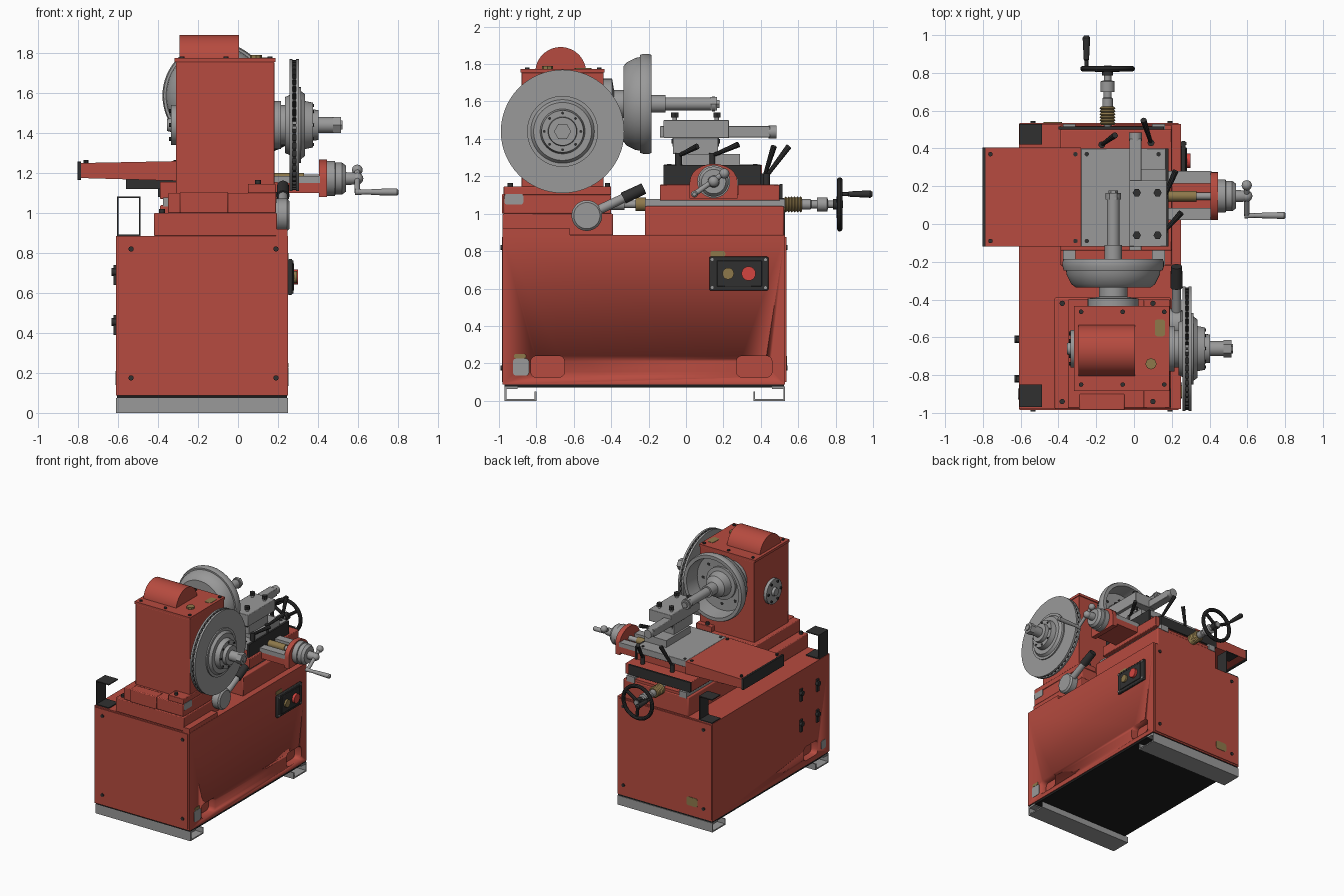
import bpy, bmesh, math
from mathutils import Vector, Matrix

if "Cube" in bpy.data.objects:
    bpy.data.objects.remove(bpy.data.objects["Cube"])

def material(name, r, g, b):
    m = bpy.data.materials.new(name)
    m.diffuse_color = (r, g, b, 1)
    m.use_nodes = True
    m.node_tree.nodes["Principled BSDF"].inputs["Base Color"].default_value = m.diffuse_color
    return m

RED = material("machine red", 0.47, 0.07, 0.05)
GRAY = material("steel gray", 0.32, 0.32, 0.32)
DARK = material("dark plastic", 0.03, 0.03, 0.03)
BRASS = material("brass", 0.27, 0.19, 0.07)
BUTTON = material("button red", 0.65, 0.06, 0.05)
BLACK = material("underside black", 0.012, 0.012, 0.012)
AXES = {'x': Matrix(((0, 0, 1), (1, 0, 0), (0, 1, 0))),   # local (u, v, t) to world
        'y': Matrix(((1, 0, 0), (0, 0, 1), (0, 1, 0))),
        'z': Matrix.Identity(3)}

def finish(name, mat, bm, bevel=0):
    bmesh.ops.recalc_face_normals(bm, faces=bm.faces)
    me = bpy.data.meshes.new(name)
    bm.to_mesh(me)
    bm.free()
    me.materials.append(mat)
    me.shade_smooth()
    me.set_sharp_from_angle(angle=math.radians(32))
    ob = bpy.data.objects.new(name, me)
    bpy.context.collection.objects.link(ob)
    if bevel:
        mod = ob.modifiers.new("bevel", 'BEVEL')
        mod.width, mod.segments = bevel, 2
    return ob

def prism(name, mat, pts, axis, a, b, bevel=0):
    """Extrude a 2D outline from a to b: x takes (y,z), y takes (x,z), z takes (x,y)."""
    bm = bmesh.new()
    lo, hi = [[bm.verts.new(AXES[axis] @ Vector((u, v, t))) for u, v in pts] for t in (a, b)]
    bm.faces.new(lo)
    bm.faces.new(hi)
    for i in range(len(pts)):
        j = (i + 1) % len(pts)
        bm.faces.new((lo[i], lo[j], hi[j], hi[i]))
    return finish(name, mat, bm, bevel)

def box(name, mat, x0, x1, y0, y1, z0, z1, bevel=0):
    return prism(name, mat, [(x0, y0), (x1, y0), (x1, y1), (x0, y1)], 'z', z0, z1, bevel)

def lathe(name, mat, prof, axis, u, v, n=32, closed=False, rot=None):
    """Spin (t, radius) pairs round an axis line through (u, v)."""
    bm = bmesh.new()
    m = rot or AXES[axis]
    rings = [[bm.verts.new(m @ Vector((u + r * math.cos(k * math.tau / n),
              v + r * math.sin(k * math.tau / n), t))) for k in range(n)] for t, r in prof]
    for a, b in zip(rings, rings[1:] + (rings[:1] if closed else [])):
        for k in range(n):
            bm.faces.new((a[k], a[k - 1], b[k - 1], b[k]))
    if not closed:
        bm.faces.new(rings[0])
        bm.faces.new(rings[-1])
    return finish(name, mat, bm)

def rod(name, mat, p, q, r0, r1=None, n=16):
    p, q = Vector(p), Vector(q)
    rot = (q - p).to_track_quat('Z', 'Y').to_matrix()
    ob = lathe(name, mat, [(0, r0), ((q - p).length, r1 or r0)], 'z', 0, 0, n, rot=rot)
    ob.data.transform(Matrix.Translation(p))
    return ob

def ball(name, mat, c, r):
    bm = bmesh.new()
    bmesh.ops.create_uvsphere(bm, u_segments=20, v_segments=12, radius=r, matrix=Matrix.Translation(c))
    return finish(name, mat, bm)

def rounded(u0, u1, v0, v1, r):
    return [(cu + r * math.cos(math.radians(a)), cv + r * math.sin(math.radians(a)))
            for cu, cv, s in ((u1 - r, v1 - r, 0), (u0 + r, v1 - r, 90), (u0 + r, v0 + r, 180), (u1 - r, v0 + r, 270))
            for a in (s, s + 30, s + 60, s + 90)]

# Feet: folded channels, mirrored front to back
foot = [(-.97, 0), (-.80, 0), (-.80, .05), (-.81, .05), (-.81, .01), (-.96, .01),
        (-.96, .063), (-.90, .063), (-.90, .075), (-.97, .075)]
prism("front_foot", GRAY, foot, 'x', -.61, .25)
prism("rear_foot", GRAY, [(-.44 - y, z) for y, z in foot], 'x', -.61, .25)

# Cabinet with forklift pockets
box("floor_plate", BLACK, -.605, .245, -.97, .525, .07, .088)
cabinet = box("cabinet", RED, -.61, .25, -.98, .53, .088, .885)
for i, (x, y0, y1) in enumerate(((.25, -.83, -.65), (.25, .27, .46), (-.61, -.83, -.65))):
    c = prism(f"pocket_cutter_{i}", RED, rounded(y0, y1, .125, .24, .03), 'x', x - .06, x + .06)
    c.hide_render = True
    c.hide_viewport = True
    mod = cabinet.modifiers.new("pocket", 'BOOLEAN')
    mod.operation, mod.object, mod.solver = 'DIFFERENCE', c, 'EXACT'
box("front_panel", RED, -.605, .235, -.985, -.98, .1, .875)
box("rear_panel", RED, -.605, .235, .53, .536, .1, .875)
for y0, y1 in ((-.993, -.985), (.536, .544)):
    for x in (-.535, .19):
        for z in (.175, .82):
            rod("panel_bolt", DARK, (x, y0, z), (x, y1, z), .013)
for y in (-.61, -.82):
    for z in (.44, .69):
        box("door_latch", DARK, -.622, -.61, y - .014, y + .014, z - .05, z + .05)
        rod("latch_knob", DARK, (-.61, y, z + .015), (-.632, y, z + .015), .02)

# Labels
prism("side_label", GRAY, rounded(-.925, -.84, .135, .225, .015), 'x', .25, .253)
prism("side_label_cap", BRASS, rounded(-.92, -.855, .227, .25, .01), 'x', .25, .253)
prism("panel_label", BRASS, rounded(.13, .21, .77, .8, .01), 'x', .25, .253)
prism("left_label", GRAY, rounded(-.93, -.87, .14, .21, .015), 'x', -.613, -.61)
prism("rear_label", BRASS, rounded(-.48, -.38, .17, .24, .015), 'y', .536, .539)
prism("base_label", GRAY, rounded(-.97, -.87, 1.05, 1.105, .01), 'x', .19, .193)

# Control box
box("control_box", DARK, .25, .272, .125, .44, .59, .77, .006)
box("control_face", DARK, .272, .28, .165, .405, .61, .75, .004)
for y in (.14, .425):
    for z in (.605, .755):
        rod("control_screw", GRAY, (.27, y, z), (.277, y, z), .008)
rod("start_button", BRASS, (.28, .225, .68), (.295, .225, .68), .031, n=24)
rod("stop_button", BUTTON, (.28, .335, .68), (.3, .335, .68), .038, n=24)

# Corner brackets
for name, y0, y1, flip in (("front_bracket", -.97, -.85, 1), ("rear_bracket", .42, .53, -1)):
    c = [(-.059, 0), (.059, 0), (.059, .008), (-.051, .008), (-.051, .19), (.059, .19), (.059, .198), (-.059, .198)]
    prism(name, DARK, [(-.547 + flip * u, .885 + v) for u, v in c], 'y', y0, y1)

# Headstock base and column
box("headstock_base", RED, -.42, .195, -.98, -.39, .885, 1.0, .006)
box("base_apron", RED, .19, .248, -.98, -.62, .885, .92)
box("headstock_step", RED, -.35, .19, -.975, -.4, 1.0, 1.1, .006)
box("headstock_shoulder", RED, .05, .19, -.975, -.4, 1.1, 1.145, .004)
box("base_cover", RED, -.29, -.05, -.985, -.9, 1.0, 1.105, .006)
box("column", RED, -.31, .183, -.88, -.44, 1.0, 1.755, .004)
box("column_lid", RED, -.317, .187, -.884, -.435, 1.755, 1.775)
lathe("lid_dome", RED, [(-.293, .136), (.005, .136)], 'x', -.67, 1.755, 48)
for x in (-.28, -.06, .16):
    for y in (-.85, -.465):
        rod("lid_bolt", DARK, (x, y, 1.77), (x, y, 1.783), .012)
for x in (-.38, .1):
    for y in (-.94, -.42):
        z = 1.0 if x < 0 else 1.145
        rod("base_bolt", DARK, (x, y, z), (x, y, z + .02), .014)
rod("oil_plug", BRASS, (.09, -.74, 1.775), (.09, -.74, 1.79), .03, n=8)
prism("lid_label", BRASS, rounded(.11, .165, -.595, -.505, .015), 'z', 1.775, 1.778)
lathe("side_cap", GRAY, [(-.31, .1), (-.335, .1), (-.335, .035), (-.355, .03)], 'x', -.66, 1.44)
for k in range(6):
    y, z = -.66 + .08 * math.cos(k * math.pi / 3), 1.44 + .08 * math.sin(k * math.pi / 3)
    rod("cap_bolt", DARK, (-.333, y, z), (-.345, y, z), .01, n=8)

# Brake disc on the right spindle (vented, two plates with vanes)
for name, a, b in (("disc_inner_plate", .258, .273), ("disc_outer_plate", .289, .305)):
    lathe(name, GRAY, [(a, .15), (a, .33), (b, .33), (b, .15)], 'x', -.66, 1.44, 64, True)
bm = bmesh.new()
for k in range(48):
    m = (Matrix.Translation((.281, -.66, 1.44)) @ Matrix.Rotation(k * math.tau / 48, 4, 'X')
         @ Matrix.Translation((0, 0, .25)) @ Matrix.Diagonal((.017, .012, .15, 1)))
    bmesh.ops.create_cube(bm, size=1, matrix=m)
finish("disc_vanes", DARK, bm)
lathe("disc_hub", GRAY, [(.18, .12), (.215, .12), (.215, .1), (.235, .1), (.235, .14), (.258, .15), (.258, .19),
      (.315, .19), (.315, .17), (.335, .155), (.335, .12), (.375, .112), (.375, .078), (.403, .075),
      (.403, .04), (.475, .04)], 'x', -.66, 1.44, 48)
lathe("disc_nut", GRAY, [(.475, .046), (.515, .046), (.515, .025), (.523, .025)], 'x', -.66, 1.44, 6)
for k in range(8):
    y, z = -.66 + .098 * math.cos(k * math.pi / 4), 1.44 + .098 * math.sin(k * math.pi / 4)
    rod("hub_bolt", DARK, (.37, y, z), (.381, y, z), .008, n=8)

# Brake drum on the rear spindle
DX, DZ = -.11, 1.587
lathe("spindle_flange", GRAY, [(-.44, .135), (-.395, .135), (-.385, .075), (-.33, .075)], 'y', DX, DZ)
lathe("brake_drum", GRAY, [(-.335, .05), (-.335, .2), (-.318, .222), (-.27, .246), (-.245, .25), (-.245, .262),
      (-.225, .268), (-.2, .268), (-.185, .262), (-.185, .235), (-.305, .222), (-.31, .05)], 'y', DX, DZ, 64, True)
lathe("drum_hub", GRAY, [(-.32, .13), (-.29, .13), (-.285, .1), (-.22, .085), (-.19, .047), (-.11, .047), (-.11, .034),
      (.14, .034), (.14, .04), (.155, .04)], 'y', DX, DZ)
lathe("drum_nut", GRAY, [(.13, .042), (.165, .042), (.165, .025), (.178, .025)], 'y', DX, DZ, 6)
for k in range(8):
    x, z = DX + .17 * math.cos(k * math.pi / 4), DZ + .17 * math.sin(k * math.pi / 4)
    rod("drum_hole", DARK, (x, -.312, z), (x, -.305, z), .013, n=10)

# Speed lever
lathe("lever_boss", GRAY, [(.18, .082), (.245, .082), (.257, .07)], 'x', -.53, .99)
rod("lever_arm", GRAY, (.225, -.53, .99), (.225, -.32, 1.09), .027, .024)
rod("lever_grip", DARK, (.225, -.335, 1.083), (.225, -.225, 1.135), .032, .03)

# Bed, ways and saddle
box("bed", RED, -.39, .2, -.22, .525, .88, 1.04, .008)
for x0, x1 in ((-.375, -.31), (.095, .165)):
    box("bed_way", GRAY, x0, x1, -.22, .53, 1.03, 1.078)
box("bed_web", RED, -.31, .095, -.2, .52, 1.03, 1.06)
box("saddle", RED, -.39, .2, -.14, .5, 1.07, 1.155, .005)
box("saddle_wiper", DARK, -.4, .16, .5, .515, 1.08, 1.16)
box("slide_rail", DARK, -.56, .17, -.02, .32, 1.12, 1.17)
box("slide_body", RED, -.28, .165, -.11, .39, 1.15, 1.215)
box("slide_table", GRAY, -.28, .165, -.12, .4, 1.21, 1.262, .003)
box("slide_apron", DARK, .165, .182, -.12, .4, 1.155, 1.26)
prism("chip_guard", RED, [(-.785, 1.175), (-.28, 1.16), (-.28, 1.26), (-.785, 1.25)], 'y', -.12, .405)
box("guard_end", DARK, -.803, -.785, -.12, .405, 1.165, 1.258, .003)
for x in (-.76, -.31, -.25, .13):
    for y in (-.09, .37):
        rod("table_screw", DARK, (x, y, 1.245), (x, y, 1.266), .012, n=10)

# Tool post
box("post_foot", GRAY, -.025, .17, -.02, .29, 1.26, 1.318)
box("post_neck", GRAY, -.01, .15, -.07, .17, 1.318, 1.41)
box("tool_holder", GRAY, -.025, .175, -.12, .23, 1.405, 1.5, .004)
box("tool_bar", GRAY, -.025, .04, -.14, .45, 1.407, 1.468, .004)
rod("tool_bar_tip", GRAY, (.008, .44, 1.437), (.008, .485, 1.437), .034)
for x in (.015, .125):
    for y in (-.06, .165):
        rod("holder_stud", GRAY, (x, y, 1.36), (x, y, 1.535), .012)
        rod("holder_bolt", DARK, (x, y, 1.515), (x, y, 1.54), .022, n=6)
        rod("lower_nut", DARK, (x, y, 1.375), (x, y, 1.4), .02, n=6)

# Clamp handles
for p, q in (((.16, .14, 1.31), (.22, .28, 1.37)), ((.16, -.04, 1.31), (.25, .06, 1.36)),
             ((-.17, .42, 1.2), (-.1, .47, 1.36)), ((.09, .43, 1.2), (.05, .55, 1.36))):
    rod("clamp_handle", DARK, p, q, .01, .016, 10)
    rod("clamp_hub", DARK, (p[0], p[1], p[2] - .05), (p[0], p[1], p[2] + .015), .018)

# Cross feed with crank
CY, CZ = .148, 1.172
box("cross_feed_base", RED, .17, .41, .02, .28, 1.1, 1.15)
for y0, y1 in ((.02, .085), (.215, .28)):
    box("cross_feed_rail", GRAY, .17, .41, y0, y1, 1.15, 1.185)
rod("cross_feed_screw", BRASS, (.16, CY, CZ), (.33, CY, CZ), .028)
rod("cross_feed_shaft", GRAY, (.33, CY, CZ), (.41, CY, CZ), .02)
arch = [(CY + .128 * math.cos(a * math.pi / 12), 1.17 + .097 * math.sin(a * math.pi / 12)) for a in range(13)]
prism("cross_feed_bracket", RED, arch + [(.02, 1.08), (.276, 1.08)], 'x', .405, .445)
lathe("feed_dial", GRAY, [(.44, .088), (.485, .088), (.487, .08), (.52, .08), (.54, .065), (.54, .032), (.58, .03),
      (.61, .02)], 'x', CY, CZ)
rod("crank_arm", GRAY, (.597, .2, 1.215), (.597, .045, 1.105), .014)
ball("crank_ball", GRAY, (.597, .205, 1.215), .027)
ball("crank_centre", GRAY, (.597, CY, CZ), .03)
lathe("crank_handle", GRAY, [(.585, .016), (.64, .012), (.7, .016), (.795, .018), (.803, .01)], 'x', .045, 1.105, 16)

# Long feed screw with handwheel
WX, WZ = -.14, 1.05
rod("feed_screw", GRAY, (WX, -.41, WZ), (WX, .84, WZ), .02)
lathe("front_nut", BRASS, [(-.27, .036), (-.215, .036)], 'y', WX, WZ)
rod("front_sleeve", GRAY, (WX, -.42, WZ), (WX, -.33, WZ), .03)
lathe("rear_bellows", BRASS, [(.525 + i * .008, .043 if i % 2 else .035) for i in range(13)], 'y', WX, WZ)
lathe("feed_collar", GRAY, [(.62, .028), (.665, .028), (.67, .022), (.7, .022), (.7, .038), (.755, .038), (.76, .022)],
      'y', WX, WZ)
lathe("wheel_rim", DARK, [(.822 + .015 * math.cos(a * math.pi / 5), .13 + .015 * math.sin(a * math.pi / 5))
                          for a in range(10)], 'y', WX, WZ, 40, True)
lathe("wheel_hub", DARK, [(.785, .028), (.835, .03)], 'y', WX, WZ)
for k in range(3):
    a = math.radians(154 + 120 * k)
    rod("wheel_spoke", DARK, (WX, .815, WZ), (WX + .13 * math.cos(a), .822, WZ + .13 * math.sin(a)), .013, n=10)
lathe("wheel_handle", DARK, [(.82, .01), (.865, .01), (.87, .014), (.985, .02), (.998, .012)], 'y', -.252, 1.105, 16)
